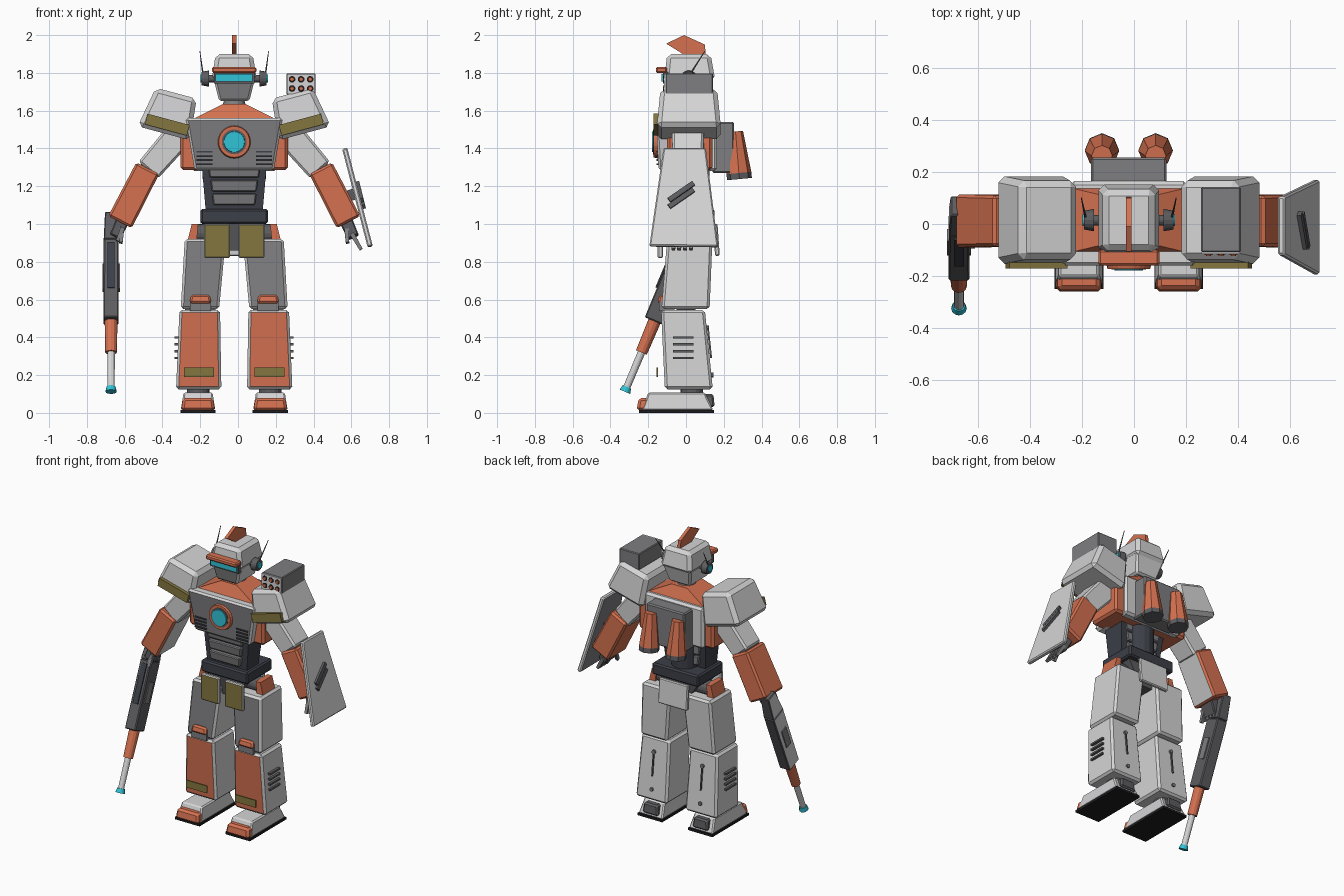
import bpy, bmesh, math
from mathutils import Matrix, Vector

if "Cube" in bpy.data.objects:
    bpy.data.objects.remove(bpy.data.objects["Cube"])

CX = -0.02  # plane of symmetry of the body
BOTH = (1, -1)


def material(name, r, g, b):
    m = bpy.data.materials.new(name)
    m.use_nodes = True
    m.diffuse_color = (r, g, b, 1)
    m.node_tree.nodes["Principled BSDF"].inputs["Base Color"].default_value = (r, g, b, 1)
    return m


LIGHT = material("light grey armour", .66, .66, .67)
MID = material("mid grey armour", .21, .21, .22)
DARK = material("dark grey metal", .11, .11, .12)
NAVY = material("dark navy frame", .045, .05, .065)
ORANGE = material("orange armour", .66, .165, .08)
GOLD = material("dull gold plate", .23, .18, .05)
CYAN = material("cyan glow", .03, .55, .68)
BLACK = material("black rubber", .012, .012, .014)


def finish(name, bm, mat, tf, sides, bevel=0, paint=None):
    """Bevel, place, paint one direction, then make one object per side."""
    if bevel:
        bmesh.ops.bevel(bm, geom=bm.edges[:], offset=bevel, segments=1, affect='EDGES')
    bm.transform(tf)
    bmesh.ops.recalc_face_normals(bm, faces=bm.faces[:])
    if paint:
        for f in bm.faces:
            if f.normal.dot(Vector(paint[0]).normalized()) > .93:
                f.material_index = 1
    for s in sides:
        mesh = bpy.data.meshes.new(name)
        bm.to_mesh(mesh)
        mesh.transform(Matrix.Translation((CX, 0, 0)) @ Matrix.Diagonal((s, 1, 1, 1)))
        if s < 0:
            mesh.flip_normals()
        mesh.materials.append(mat)
        if paint:
            mesh.materials.append(paint[1])
        label = name if len(sides) == 1 else ("left_" if s > 0 else "right_") + name
        bpy.context.collection.objects.link(bpy.data.objects.new(label, mesh))
    bm.free()


def loft(name, mat, lo, hi, sides=(1,), bevel=0, paint=None, tf=Matrix()):
    """Tapered block between two rectangles (x0, x1, y0, y1, z)."""
    bm = bmesh.new()
    rings = [[bm.verts.new((x, y, r[4])) for x, y in
              ((r[0], r[2]), (r[1], r[2]), (r[1], r[3]), (r[0], r[3]))] for r in (lo, hi)]
    bm.faces.new(rings[0])
    bm.faces.new(rings[1])
    for i in range(4):
        j = (i + 1) % 4
        bm.faces.new((rings[0][i], rings[0][j], rings[1][j], rings[1][i]))
    bmesh.ops.recalc_face_normals(bm, faces=bm.faces[:])
    finish(name, bm, mat, tf, sides, bevel, paint)


def box(name, mat, x, y, z, sides=(1,), **kw):
    loft(name, mat, (*x, *y, z[0]), (*x, *y, z[1]), sides, **kw)


def axis(p, q):
    """Frame at p with z towards q and y as near as possible to world y."""
    d = Vector(q) - Vector(p)
    z = d.normalized()
    x = Vector((0, 1, 0)).cross(z)
    x = x.normalized() if x.length > .01 else Vector((1, 0, 0))
    turn = Matrix((x, z.cross(x), z)).transposed().to_4x4()
    return Matrix.Translation(p) @ turn, d.length


def limb(name, mat, p, q, a, b, sides=(1,), **kw):
    """Block from p to q; a and b are the half width and half depth at the ends."""
    tf, n = axis(p, q)
    loft(name, mat, (-a[0], a[0], -a[1], a[1], 0), (-b[0], b[0], -b[1], b[1], n), sides, tf=tf, **kw)


def rod(name, mat, p, q, r0, r1, sides=(1,), n=16):
    tf, length = axis(p, q)
    bm = bmesh.new()
    bmesh.ops.create_cone(bm, cap_ends=True, segments=n, radius1=r0, radius2=r1, depth=length)
    finish(name, bm, mat, tf @ Matrix.Translation((0, 0, length / 2)), sides)


FRONT = (0, -1, 0)

# Head
loft("helmet", LIGHT, (-.12, .12, -.115, .155, 1.76), (-.098, .098, -.1, .13, 1.9), bevel=.022)
loft("jaw", LIGHT, (-.08, .08, -.095, .1, 1.65), (-.112, .112, -.112, .14, 1.78), bevel=.012, paint=(FRONT, MID))
box("visor_frame", DARK, (-.108, .108), (-.122, -.09), (1.745, 1.805))
box("visor", CYAN, (-.098, .098), (-.13, -.1), (1.755, 1.793))
box("brow", ORANGE, (-.117, .117), (-.16, -.1), (1.8, 1.832), bevel=.008)
bm = bmesh.new()
crest = [(-.105, 1.955), (-.01, 2), (.1, 1.95), (.105, 1.89), (.0, 1.89)]
face = bm.faces.new([bm.verts.new((-.011, y, z)) for y, z in crest])
ext = bmesh.ops.extrude_face_region(bm, geom=[face])
bmesh.ops.translate(bm, vec=(.022, 0, 0), verts=[v for v in ext["geom"] if isinstance(v, bmesh.types.BMVert)])
finish("crest", bm, ORANGE, Matrix(), (1,))
rod("ear_stem", DARK, (.1, .015, 1.77), (.14, .015, 1.77), .02, .02, BOTH)
rod("ear", DARK, (.133, .015, 1.77), (.172, .015, 1.77), .043, .036, BOTH)
rod("ear_lens", CYAN, (.17, .015, 1.77), (.178, .015, 1.77), .022, .022, BOTH)
rod("antenna", DARK, (.165, .02, 1.79), (.182, .1, 1.915), .005, .002, BOTH, n=6)
for i in range(3):
    rod("neck_ring", MID, (0, .02, 1.58 + i * .027), (0, .02, 1.602 + i * .027), .06, .053)

# Torso
box("torso", ORANGE, (-.285, .285), (-.1, .14), (1.285, 1.53), bevel=.015)
loft("collar", ORANGE, (-.27, .27, -.12, .15, 1.53), (-.06, .06, -.07, .1, 1.635))
loft("chest_plate", LIGHT, (-.21, .21, -.145, -.04, 1.285), (-.257, .257, -.16, -.04, 1.56),
     bevel=.012, paint=(FRONT, MID))
box("back_plate", LIGHT, (-.225, .225), (.1, .165), (1.28, 1.56), bevel=.015)
rod("reactor_ring", ORANGE, (0, -.14, 1.435), (0, -.172, 1.435), .09, .082, n=24)
rod("reactor_groove", DARK, (0, -.17, 1.435), (0, -.175, 1.435), .066, .066, n=24)
rod("reactor_core", CYAN, (0, -.17, 1.435), (0, -.179, 1.435), .057, .054, n=24)
for i in range(4):
    z = 1.312 + i * .022
    box("chest_vent", NAVY, (.115, .2), (-.157, -.14), (z, z + .009), BOTH)

# Backpack with two thrusters
box("backpack", MID, (-.145, .145), (.14, .255), (1.27, 1.54), bevel=.008)
rod("thruster", ORANGE, (.103, .28, 1.27), (.103, .262, 1.49), .066, .04, BOTH, n=8)
rod("thruster_nozzle", DARK, (.103, .283, 1.238), (.103, .28, 1.27), .066, .066, BOTH, n=8)

# Waist and hips
loft("waist_core", NAVY, (-.15, .15, -.09, .03, 1.06), (-.17, .17, -.1, .06, 1.29))
rod("waist_column", NAVY, (0, .04, 1.06), (0, .04, 1.3), .085, .085)
for z, w in ((1.10, .11), (1.172, .118), (1.245, .13)):
    loft("waist_plate", MID, (-w, w, -.115, .06, z), (-w - .008, w + .008, -.125, .06, z + .062), bevel=.006)
box("belt", NAVY, (-.178, .178), (-.125, .15), (1.0, 1.08), bevel=.01)
loft("pelvis", DARK, (-.05, .05, -.07, .09, .86), (-.15, .15, -.1, .11, 1.0))
rod("hip_joint", DARK, (.08, .02, .95), (.21, .02, .95), .05, .05, BOTH)
loft("hip_guard", ORANGE, (.2, .25, -.05, .08, .9), (.19, .225, -.05, .08, 1.0), BOTH)
box("front_skirt", LIGHT, (.022, .16), (-.15, -.122), (.82, 1.0), BOTH, bevel=.006, paint=(FRONT, GOLD))
skirt = Matrix.Translation((0, .142, 1.0)) @ Matrix.Rotation(math.radians(4), 4, 'X')
box("rear_skirt", LIGHT, (-.11, .11), (0, .025), (-.17, 0), bevel=.006, tf=skirt)

# Legs
loft("thigh", LIGHT, (.08, .283, -.13, .125, .55), (.045, .262, -.1, .14, .92), BOTH, bevel=.014, paint=(FRONT, MID))
rod("knee_joint", DARK, (.1, 0, .55), (.26, 0, .55), .05, .05, BOTH)
box("knee_base", MID, (.122, .235), (-.142, -.06), (.54, .59), BOTH)
loft("knee_cap", ORANGE, (.12, .237, -.152, -.06, .58), (.13, .228, -.14, -.06, .625), BOTH, bevel=.01)
loft("shin", LIGHT, (.068, .308, -.112, .142, .125), (.075, .29, -.132, .1, .545), BOTH, bevel=.014,
     paint=(FRONT, ORANGE))
box("shin_badge", GOLD, (.107, .265), (-.157, -.148), (.19, .24), BOTH)
for i in range(4):
    z = .285 + i * .036
    box("calf_vent", DARK, (.285, .315), (-.07, .04), (z, z + .012), BOTH)
limb("calf_seam", DARK, (.185, .133, .29), (.185, .116, .45), (.004, .005), (.004, .005), BOTH)
for z, y in ((.45, .108), (.2, .131)):
    rod("calf_bolt", MID, (.185, y, z), (.185, y + .014, z), .013, .013, BOTH, n=10)
rod("ankle", DARK, (.19, .03, .08), (.19, .03, .15), .06, .06, BOTH)

# Feet
box("sole", BLACK, (.098, .285), (-.25, .148), (0, .016), BOTH)
loft("foot", LIGHT, (.1, .283, -.235, .145, .014), (.115, .268, -.2, .1, .108), BOTH, bevel=.008)
loft("toe", ORANGE, (.102, .281, -.262, -.14, .012), (.112, .271, -.25, -.14, .08), BOTH, bevel=.014)
loft("heel", DARK, (.13, .25, .07, .152, .03), (.14, .24, .07, .145, .1), BOTH, bevel=.01)

# Shoulders
tilt = Matrix.Translation((.335, 0, 1.588)) @ Matrix.Rotation(math.radians(-15), 4, 'Y')
loft("shoulder", LIGHT, (-.135, .152, -.155, .185, -.114), (-.112, .112, -.135, .165, .108), BOTH, bevel=.024, tf=tilt)
box("shoulder_stripe", GOLD, (-.112, .118), (-.171, -.145), (-.094, -.036), BOTH, tf=tilt)

# Missile pod on the left shoulder
box("missile_pod", MID, (.277, .43), (-.108, .142), (1.685, 1.798), bevel=.005)
box("pod_face", LIGHT, (.28, .427), (-.116, -.107), (1.688, 1.795))
for i in range(3):
    for z in (1.717, 1.766):
        x = .306 + i * .048
        rod("missile_tube", BLACK, (x, -.11, z), (x, -.118, z), .018, .018, n=10)
        rod("missile_tip", ORANGE, (x, -.11, z), (x, -.123, z), .014, .01, n=10)

# Arms; the outer side of the right forearm is plated in grey
limb("upper_arm", LIGHT, (.29, .01, 1.475), (.455, .01, 1.285), (.075, .085), (.068, .08), BOTH, bevel=.012)
rod("elbow", DARK, (.462, -.055, 1.285), (.462, .075, 1.285), .045, .045, BOTH)
for s, colour in ((1, ORANGE), (-1, LIGHT)):
    limb("left_forearm" if s > 0 else "right_forearm", ORANGE, (.458, .012, 1.295), (.605, .012, 1.01),
         (.068, .098), (.07, .102), (s,), bevel=.012, paint=((.889, 0, .458), colour))
limb("palm", DARK, (.59, 0, 1.02), (.632, -.01, .93), (.035, .055), (.03, .05), BOTH, bevel=.006)
for i in range(4):
    y = -.058 + i * .031
    limb("finger", MID, (.622, y, .95), (.672, y - .01, .865), (.012, .012), (.009, .01))
    limb("trigger_finger", MID, (.59, y, .98), (.618, y - .01, .91), (.012, .012), (.009, .01), (-1,))
limb("thumb", MID, (.595, -.05, .97), (.6, -.085, .9), (.012, .012), (.009, .01), BOTH)

# Rifle in the right hand, with a pale inner side
RIGHT = (-1,)
INNER = ((-1, 0, 0), LIGHT)


def rifle_point(z, dy=0):
    return (.652, -.32 + .42 * (z - .12) + dy, z)


limb("rifle_stock", DARK, rifle_point(1.05), rifle_point(.9), (.032, .04), (.039, .058), RIGHT, bevel=.005, paint=INNER)
limb("rifle_body", DARK, rifle_point(.9), rifle_point(.485), (.039, .058), (.04, .056), RIGHT, bevel=.006, paint=INNER)
limb("rifle_panel", NAVY, rifle_point(.9, -.058), rifle_point(.66, -.058), (.019, .012), (.019, .012), RIGHT)
limb("rifle_side_plate", MID, rifle_point(.78), rifle_point(.65), (.046, .025), (.046, .025), RIGHT)
rod("rifle_shroud", ORANGE, rifle_point(.495), rifle_point(.32), .034, .031, RIGHT, n=12)
rod("rifle_barrel", LIGHT, rifle_point(.33), rifle_point(.13), .02, .019, RIGHT, n=12)
rod("rifle_muzzle", CYAN, rifle_point(.138), rifle_point(.112), .024, .03, RIGHT, n=12)

# Shield on the left forearm
limb("shield", LIGHT, (.585, -.007, 1.4), (.72, -.012, .88), (.014, .112), (.014, .182), bevel=.007,
     paint=((.97, 0, .25), MID))
limb("shield_mount", DARK, (.55, 0, 1.13), (.64, 0, 1.16), (.03, .03), (.03, .03))
for dz in (0, -.035):
    limb("shield_bar", DARK, (.672 - .26 * dz, -.09, 1.125 + dz), (.65 - .26 * dz, .04, 1.215 + dz),
         (.014, .013), (.014, .013))
